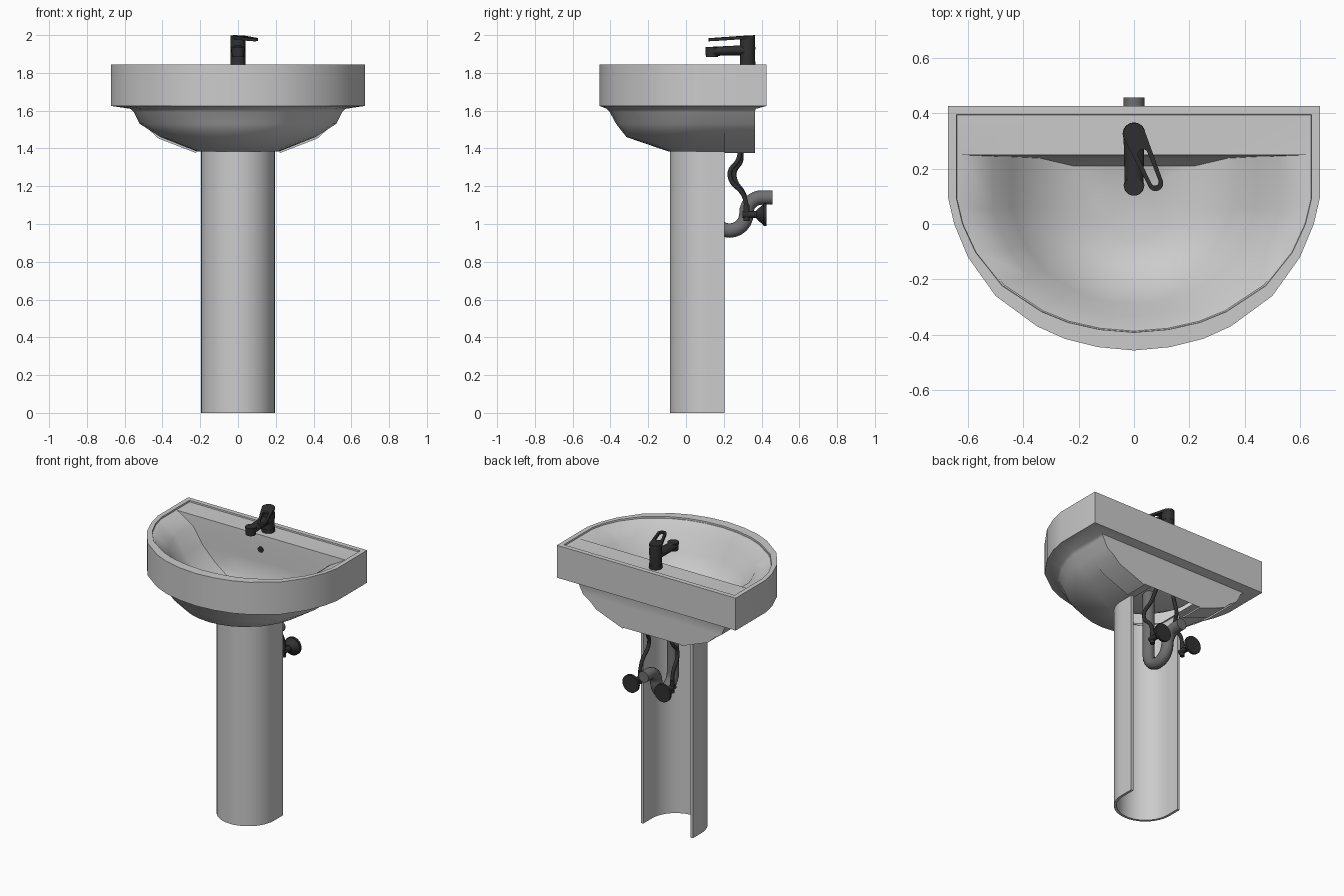
import bpy, bmesh
from math import sin, cos, pi, radians
from mathutils import Vector, Matrix

if "Cube" in bpy.data.objects:
    bpy.data.objects.remove(bpy.data.objects["Cube"])


def material(name, v):
    m = bpy.data.materials.new(name)
    m.diffuse_color = (v, v, v, 1)
    m.use_nodes = True
    m.node_tree.nodes["Principled BSDF"].inputs["Base Color"].default_value = m.diffuse_color
    return m


DARK = material("dark_metal", 0.03)
PIPE = material("pipe_metal", 0.16)


def finish(ob, mat=None, angle=30):
    if mat:
        ob.data.materials.append(mat)
    bpy.ops.object.select_all(action='DESELECT')
    ob.select_set(True)
    bpy.context.view_layer.objects.active = ob
    if ob.type == 'CURVE':
        bpy.ops.object.convert(target='MESH')
    bpy.ops.object.shade_smooth_by_angle(angle=radians(angle))
    return ob


def link(name, data):
    ob = bpy.data.objects.new(name, data)
    bpy.context.collection.objects.link(ob)
    return ob


def from_bm(name, bm, mat=None, angle=30):
    bmesh.ops.recalc_face_normals(bm, faces=bm.faces)
    me = bpy.data.meshes.new(name)
    bm.to_mesh(me)
    bm.free()
    return finish(link(name, me), mat, angle)


def prism(name, points, offset):
    bm = bmesh.new()
    face = bm.faces.new([bm.verts.new(p) for p in points])
    r = bmesh.ops.extrude_face_region(bm, geom=[face])
    bmesh.ops.translate(bm, vec=offset,
                        verts=[v for v in r['geom'] if isinstance(v, bmesh.types.BMVert)])
    return from_bm(name, bm)


def cone(name, p0, p1, r0, r1, mat=None, n=24):
    p0, p1 = Vector(p0), Vector(p1)
    d = p1 - p0
    m = Matrix.Translation((p0 + p1) / 2) @ d.to_track_quat('Z', 'Y').to_matrix().to_4x4()
    bm = bmesh.new()
    bmesh.ops.create_cone(bm, cap_ends=True, segments=n, radius1=r0, radius2=r1,
                          depth=d.length, matrix=m)
    return from_bm(name, bm, mat)


def tube(name, pts, r, mat, smooth=False):
    cu = bpy.data.curves.new(name, 'CURVE')
    cu.dimensions = '3D'
    cu.bevel_depth, cu.bevel_resolution, cu.use_fill_caps = r, 4, True
    sp = cu.splines.new('NURBS' if smooth else 'POLY')
    sp.points.add(len(pts) - 1)
    for q, p in zip(sp.points, pts):
        q.co = (*p, 1)
    if smooth:
        sp.use_endpoint_u, sp.order_u, sp.resolution_u = True, 4, 6
    return finish(link(name, cu), mat, 40)


# Basin: one shell lofted through D-shaped rings, from under-bowl to bowl floor
half = [(0, -.457), (.13, -.445), (.25, -.415), (.35, -.37), (.50, -.26), (.60, -.12),
        (.65, 0), (.673, .10), (.673, .427), (.33, .427), (0, .427)]
outline = half + [(-x, y) for x, y in half[-2:0:-1]]
rings = [  # half width, front y, back y, z
    (.165, -.055, .365, 1.383), (.215, -.09, .365, 1.383), (.41, -.315, .365, 1.46),
    (.52, -.37, .365, 1.53), (.553, -.405, .365, 1.595), (.57, -.42, .37, 1.61),
    (.673, -.457, .427, 1.625), (.673, -.457, .427, 1.845),
    (.642, -.392, .395, 1.845), (.64, -.391, .394, 1.835),
    (.632, -.387, .25, 1.835), (.51, -.335, .245, 1.765),
    (.44, -.29, .243, 1.66), (.34, -.22, .238, 1.565), (.22, -.14, .21, 1.505),
    (.10, -.06, .13, 1.485)]
bm = bmesh.new()
prev = None
for w, f, b, z in rings:
    cur = [bm.verts.new((x * w / .673, y * (b / .427 if y > 0 else f / -.457), z))
           for x, y in outline]
    if prev:
        for i in range(len(cur)):
            j = (i + 1) % len(cur)
            bm.faces.new((prev[i], prev[j], cur[j], cur[i]))
    prev = cur
bm.faces.new(prev)
from_bm("basin", bm, angle=36)

# Slanted mounting pads under the back of the bowl
for s, side in ((1, "right"), (-1, "left")):
    prof = [(.21, 1.41), (.45, 1.53), (.505, 1.53), (.42, 1.452), (.222, 1.376)]
    prism("mounting_pad_" + side, [(s * x, .205, z) for x, z in prof], (0, .16, 0))


# Pedestal: U-shaped channel, open at the back
def channel(r):
    arc = [(-r * cos(pi * i / 24), .11 - r * sin(pi * i / 24), 0) for i in range(25)]
    return [(-r, .205, 0)] + arc + [(r, .205, 0)]


prism("pedestal", channel(.195) + channel(.178)[::-1], (0, 0, 1.386))

# Tap body, spout and nozzle
cone("tap_base", (0, .326, 1.83), (0, .326, 1.86), .041, .041, DARK)
cone("tap_body", (0, .326, 1.86), (0, .326, 1.925), .039, .039, DARK)
cone("tap_head", (0, .326, 1.925), (0, .326, 1.985), .041, .039, DARK)
spout = cone("tap_spout", (0, .32, 1.92), (0, .135, 1.914), .027, .024, DARK)
spout.scale.x = 1.4
cone("tap_nozzle", (0, .137, 1.885), (0, .137, 1.938), .032, .035, DARK)

# Tap lever: flat tapered loop with a slot
cu = bpy.data.curves.new("tap_lever", 'CURVE')
cu.dimensions, cu.fill_mode, cu.extrude = '2D', 'BOTH', .008
for (y0, r0), (y1, r1) in (((0, .04), (-.195, .028)), ((-.08, .018), (-.19, .014))):
    pts = [(r0 * cos(pi * i / 12), y0 + r0 * sin(pi * i / 12)) for i in range(13)]
    pts += [(-r1 * cos(pi * i / 12), y1 - r1 * sin(pi * i / 12)) for i in range(13)]
    sp = cu.splines.new('POLY')
    sp.points.add(len(pts) - 1)
    for q, p in zip(sp.points, pts):
        q.co = (*p, 0, 1)
    sp.use_cyclic_u = True
lever = link("tap_lever", cu)
lever.location = (0, .326, 1.989)
lever.rotation_euler = (radians(3.5), 0, radians(23.5))
finish(lever, DARK)

# Overflow hole in the back wall of the bowl
cone("overflow", (0, .25, 1.74), (0, .239, 1.74), .02, .02, DARK, 16)

# Waste pipe with U-bend
path = [(0, .14, 1.495)]
path += [(0, .23 - .09 * cos(pi * i / 12), 1.055 - .09 * sin(pi * i / 12)) for i in range(13)]
path += [(0, .40 - .08 * cos(pi * i / 16), 1.06 + .08 * sin(pi * i / 16)) for i in range(1, 9)]
path += [(0, .457, 1.14)]
tube("waste_pipe", path, .038, PIPE)

# Supply valves and flexible hoses, mirrored left and right
for s, side in ((1, "right"), (-1, "left")):
    x = .12 * s
    cone("valve_rose_" + side, (x, .372, 1.05), (x, .41, 1.05), .022, .056, DARK)
    cone("valve_rim_" + side, (x, .41, 1.05), (x, .426, 1.05), .06, .06, DARK)
    cone("valve_body_" + side, (x, .30, 1.05), (x, .375, 1.05), .018, .018, DARK, 16)
    cone("valve_stem_" + side, (x, .32, 1.015), (x, .32, 1.10), .015, .015, DARK, 16)
    k = .012 * s
    tube("supply_hose_" + side,
         [(x, .32, 1.09), (x, .315, 1.17), (x, .25 - k, 1.20), (x * .95, .235 - k, 1.29),
          (x * .85, .285 - k, 1.32), (x * .7, .29, 1.38), (x * .4, .30, 1.50), (x * .2, .326, 1.83)],
         .012, DARK, True)
